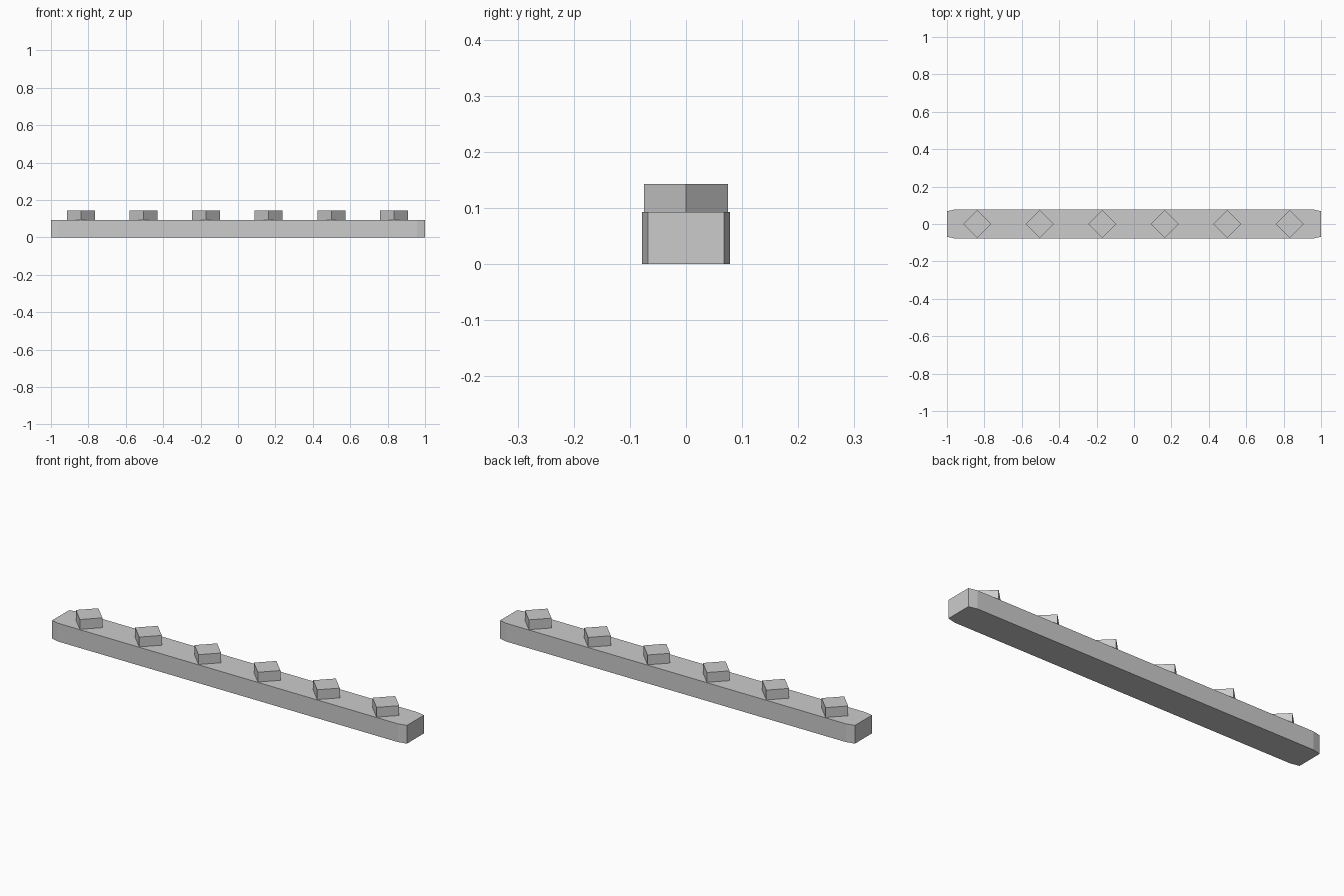
import bpy, bmesh, math

cube = bpy.data.objects.get("Cube")
if cube:
    bpy.data.objects.remove(cube, do_unlink=True)

# Single grey material
GREY = (0.6, 0.6, 0.6, 1.0)
grey = bpy.data.materials.new("light_grey")
grey.use_nodes = True
grey.diffuse_color = GREY
grey.node_tree.nodes["Principled BSDF"].inputs["Base Color"].default_value = GREY


def prism(name, outline, z0, z1):
    """Extrude a flat outline between two heights."""
    bm = bmesh.new()
    face = bm.faces.new([bm.verts.new((x, y, z0)) for x, y in outline])
    top = bmesh.ops.extrude_face_region(bm, geom=[face], use_keep_orig=True)
    verts = [v for v in top["geom"] if isinstance(v, bmesh.types.BMVert)]
    bmesh.ops.translate(bm, verts=verts, vec=(0, 0, z1 - z0))
    bmesh.ops.recalc_face_normals(bm, faces=bm.faces)
    mesh = bpy.data.meshes.new(name)
    bm.to_mesh(mesh)
    bm.free()
    mesh.materials.append(grey)
    obj = bpy.data.objects.new(name, mesh)
    bpy.context.scene.collection.objects.link(obj)
    return obj


BAR_TOP = 0.093
STUD_TOP = 0.143
STUD_RADIUS = 0.075

# Long bar with slightly tapered ends
quarter = [(1.0, 0.068), (0.957, 0.078)]
half = quarter + [(-x, y) for x, y in reversed(quarter)]
prism("bar", half + [(x, -y) for x, y in reversed(half)], 0, BAR_TOP)

# Row of diamond studs along the top
diamond = [(STUD_RADIUS * math.cos(i * math.pi / 2),
            STUD_RADIUS * math.sin(i * math.pi / 2)) for i in range(4)]
for i in range(6):
    stud = prism(f"stud_{i + 1}", diamond, BAR_TOP, STUD_TOP)
    stud.location.x = -0.003 + (i - 2.5) * 0.3345
